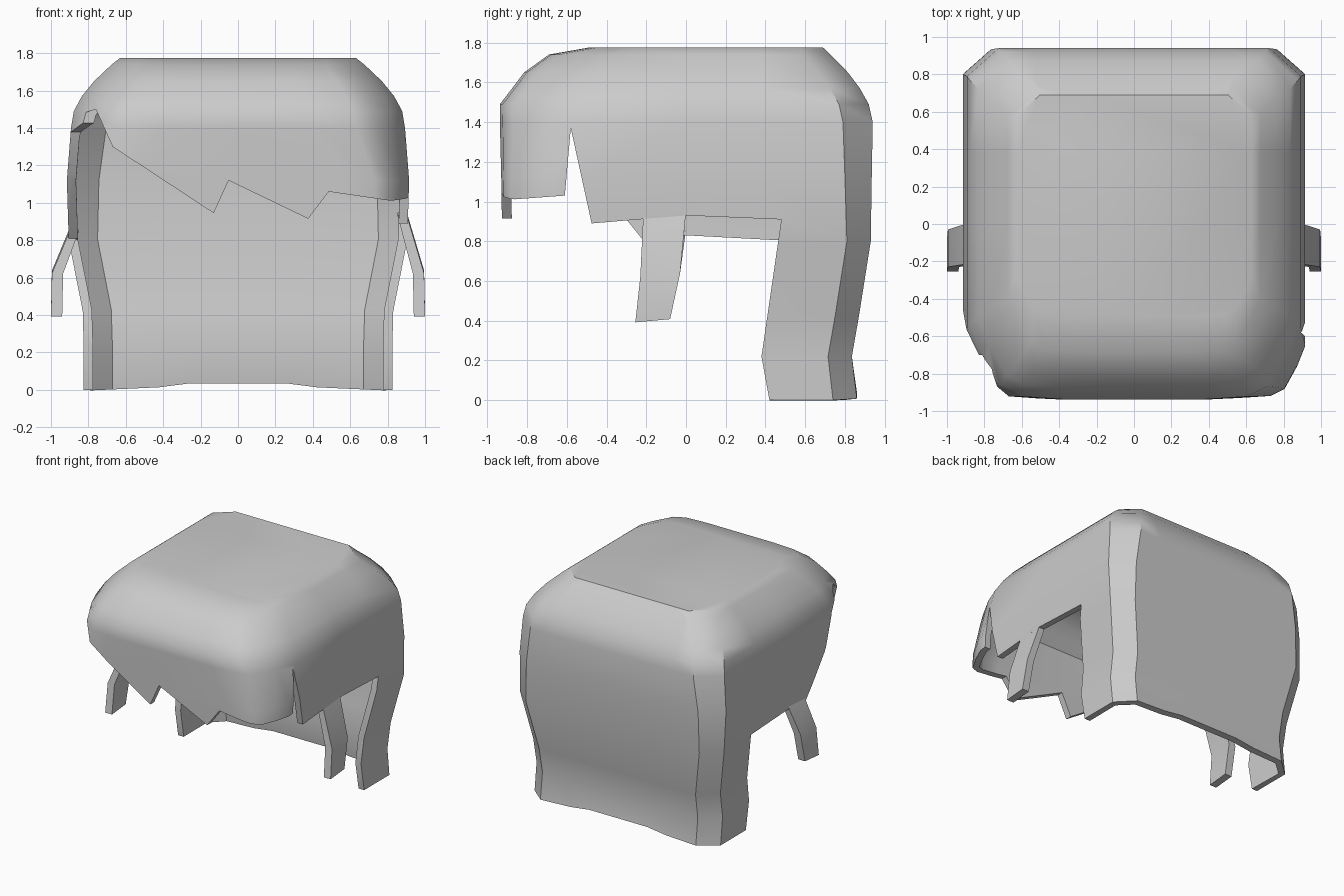
import bpy, bmesh

if "Cube" in bpy.data.objects:
    bpy.data.objects.remove(bpy.data.objects["Cube"])


def new_object(name, bm):
    bmesh.ops.recalc_face_normals(bm, faces=bm.faces)
    me = bpy.data.meshes.new(name)
    bm.to_mesh(me)
    bm.free()
    ob = bpy.data.objects.new(name, me)
    bpy.context.collection.objects.link(ob)
    return ob


def activate(ob):
    bpy.ops.object.select_all(action='DESELECT')
    ob.select_set(True)
    bpy.context.view_layer.objects.active = ob


def apply_mod(ob, mod):
    activate(ob)
    bpy.ops.object.modifier_apply(modifier=mod.name)


def smooth(ob):
    activate(ob)
    bpy.ops.object.shade_smooth_by_angle(angle=0.7)


def prism(outline, axis, lo, hi):
    """Cutter: a 2D outline (horizontal, z) extruded along x or y."""
    bm = bmesh.new()
    ends = []
    for d in (lo, hi):
        ends.append([bm.verts.new((d, a, z) if axis == 'x' else (a, d, z)) for a, z in outline])
    n = len(outline)
    bm.faces.new(ends[0])
    bm.faces.new(ends[1])
    for i in range(n):
        j = (i + 1) % n
        bm.faces.new((ends[0][i], ends[0][j], ends[1][j], ends[1][i]))
    return new_object("cutter", bm)


def half_ring(hx, yf, yb, k):
    """Right half of a rounded-square section, from back centre to front centre."""
    s = min(1, k + 0.2)
    return [(0, yb), (.32 * s, yb), (.53 * s, yb), (hx - .17 * s, yb), (hx, yb - .15 * s),
            (hx, .38), (hx, 0), (hx, yf + .40 * k), (hx - .06 * k, yf + .25 * k),
            (hx - .16 * k, yf + .07 * k), (hx - .27 * k, yf + .015 * k),
            (hx - .5 * k, yf), (0, yf)]


# Main hair shell: stacked sections (z, half width, front y, back y, corner size)
sections = [(0, .825, -.92, .86, .6), (.22, .825, -.92, .835, .6), (.42, .83, -.92, .87, .6),
            (.8, .905, -.925, .93, .6), (1.12, .915, -.93, .935, .7), (1.40, .893, -.937, .94, .95),
            (1.49, .878, -.937, .92, 1), (1.57, .835, -.875, .875, .95), (1.65, .77, -.815, .815, .9),
            (1.74, .675, -.69, .727, .75), (1.775, .63, -.49, .69, .55)]
bm = bmesh.new()
rings = []
for n, (z, hx, yf, yb, k) in enumerate(sections):
    half = half_ring(hx, yf, yb, k)
    pts = half + [(-x, y) for x, y in half[-2:0:-1]]
    ring = []
    for x, y in pts:
        lift = 0
        if n == 0 and y > .8:
            lift = .042 if abs(x) < .35 else .02 if abs(x) < .55 else .008
        ring.append(bm.verts.new((x, y, z + lift)))
    rings.append(ring)
for a, b in zip(rings, rings[1:]):
    for i in range(len(a)):
        j = (i + 1) % len(a)
        bm.faces.new((a[i], a[j], b[j], b[i]))
bm.faces.new(rings[-1])
# orient outward explicitly, the shell is open at the bottom
bmesh.ops.recalc_face_normals(bm, faces=bm.faces)
bm.faces.ensure_lookup_table()
if bm.faces[-1].normal.z < 0:
    bmesh.ops.reverse_faces(bm, faces=bm.faces)
shell = new_object("hair_shell", bm)
sol = shell.modifiers.new("thickness", 'SOLIDIFY')
sol.thickness = .05
sol.offset = -1
apply_mod(shell, sol)

# Jagged fringe, right side opening and left side opening
fringe = [(-1.2, 1.46), (-.86, 1.47), (-.76, 1.5), (-.67, 1.3), (-.13, .945), (-.05, 1.12),
          (.375, .915), (.485, 1.06), (.86, 1.005), (1.2, 1.0), (1.2, -.2), (-1.2, -.2)]
back_lock = [(.38, .22), (.42, 0), (.43, -.2)]
right = [(-1.2, 1.0), (-.88, 1.01), (-.61, 1.03), (-.58, 1.37), (-.475, .89), (0, .93),
         (.48, .91)] + back_lock + [(-1.2, -.2)]
left = [(-.82, 1.47), (-.57, 1.38), (-.47, 1.15), (-.3, .91), (-.22, .81), (0, .83),
        (.47, .805)] + back_lock + [(-.82, -.2)]
for cutter in (prism(fringe, 'y', -1.3, -.7), prism(right, 'x', .55, 1.3), prism(left, 'x', -1.3, -.6)):
    cutter.hide_render = True
    cut = shell.modifiers.new("cut", 'BOOLEAN')
    cut.operation = 'DIFFERENCE'
    cut.solver = 'EXACT'
    cut.object = cutter
    apply_mod(shell, cut)
    bpy.data.objects.remove(cutter)
smooth(shell)

# Sideburn strands: rows of (z, front y, back y, outer x, inner x)
for side, name, top in ((1, "right_sideburn", .94), (-1, "left_sideburn", .85)):
    rows = [(top, -.215, 0, .903, .853), (.63, -.23, -.03, .995, .935), (.40, -.255, -.08, 1.0, .94)]
    bm = bmesh.new()
    loops = []
    for z, y0, y1, xo, xi in rows:
        loops.append([bm.verts.new((side * x, y, z + dz)) for x, y, dz in
                      ((xo, y0, -.008), (xo, y1, .008), (xi, y1, .008), (xi, y0, -.008))])
    for a, b in zip(loops, loops[1:]):
        for i in range(4):
            j = (i + 1) % 4
            bm.faces.new((a[i], a[j], b[j], b[i]))
    bm.faces.new(loops[0])
    bm.faces.new(loops[-1])
    smooth(new_object(name, bm))
